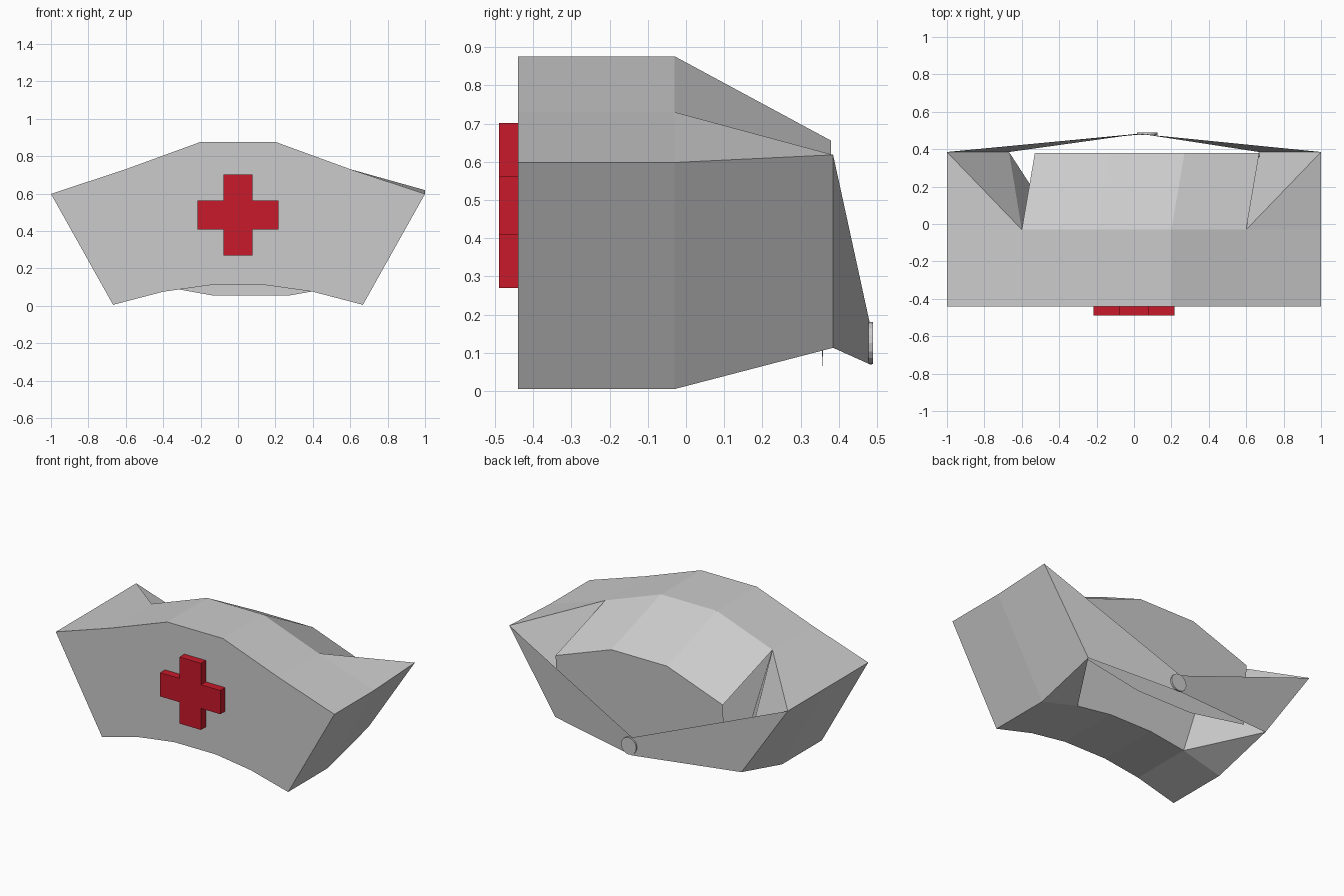
import bpy, bmesh, math

if "Cube" in bpy.data.objects:
    bpy.data.objects.remove(bpy.data.objects["Cube"])

F, M, B = -0.44, -0.03, 0.385   # front, middle and back depth


def make(name, verts, faces, solid=True):
    bm = bmesh.new()
    vs = [bm.verts.new(v) for v in verts]
    for f in faces:
        bm.faces.new([vs[i] for i in f])
    if solid:
        bmesh.ops.recalc_face_normals(bm, faces=bm.faces)
    me = bpy.data.meshes.new(name)
    bm.to_mesh(me)
    bm.free()
    ob = bpy.data.objects.new(name, me)
    bpy.context.collection.objects.link(ob)
    return ob


def prism(name, profile, y0, y1):
    n = len(profile)
    verts = [(x, y, z) for y in (y0, y1) for x, z in profile]
    faces = [list(range(n)), list(range(2 * n - 1, n - 1, -1))]
    faces += [(i, (i + 1) % n, n + (i + 1) % n, n + i) for i in range(n)]
    return make(name, verts, faces)


# cap body: winged profile with an arched underside
half = [(0.2, 0.876), (0.6, 0.73), (1.0, 0.598), (0.668, 0.005), (0.4, 0.075), (0.15, 0.11)]
prism("cap_body", half + [(-x, z) for x, z in reversed(half)], F, M)

# side wings and back straps
for s, side, top in ((1, "right", 0.618), (-1, "left", 0.598)):
    v = [(s * 1.0, M, 0.598), (s * 0.6, M, 0.73), (s * 0.4, M, 0.075), (s * 0.668, M, 0.005),
         (s * 1.0, B, top), (s * 0.668, B, 0.113)]
    make(side + "_wing", v, [(0, 3, 5, 4), (0, 4, 1), (3, 2, 5), (1, 4, 5), (1, 5, 2)])
    strap = [(s * 1.0, B, top), (s * 0.668, B, 0.113), (0.05, 0.485, 0.068), (0.05, 0.48, 0.182)]
    make(side + "_strap", strap, [(0, 1, 2, 3) if s < 0 else (3, 2, 1, 0)], solid=False)

# crown sloping back, with a hanging rear panel
xs = [-0.53, -0.13, 0.27, 0.67]
rows = [[(-0.6, M, 0.73), (-0.2, M, 0.876), (0.2, M, 0.876), (0.6, M, 0.73)],
        [(x, 0.38, z) for x, z in zip(xs, (0.51, 0.655, 0.655, 0.51))],
        [(x, 0.356, z) for x, z in zip(xs, (0.125, 0.054, 0.054, 0.125))]]
make("crown", rows[0] + rows[1], [(i, i + 1, i + 5, i + 4)[::-1] for i in range(3)], solid=False)
make("crown_rear_panel", rows[1] + rows[2], [(0, 1, 2, 3, 7, 6, 5, 4)[::-1]], solid=False)

# strap button
bpy.ops.mesh.primitive_cylinder_add(vertices=16, radius=0.055, depth=0.012,
                                    location=(0.07, 0.483, 0.125), rotation=(math.pi / 2, 0, 0))
bpy.context.object.name = "strap_button"

# red cross on the front
a, b, c = 0.077, 0.216, 0.49
quarter = [(a, b), (a, a), (b, a)]
pts = []
for k in range(4):
    co, si = round(math.cos(-k * math.pi / 2)), round(math.sin(-k * math.pi / 2))
    pts += [(x * co - z * si, c - 0.005 + x * si + z * co) for x, z in quarter]
cross = prism("front_cross", pts, -0.49, F)
red = bpy.data.materials.new("red")
red.diffuse_color = (0.58, 0.01, 0.024, 1)
red.use_nodes = True
red.node_tree.nodes["Principled BSDF"].inputs["Base Color"].default_value = red.diffuse_color
cross.data.materials.append(red)
